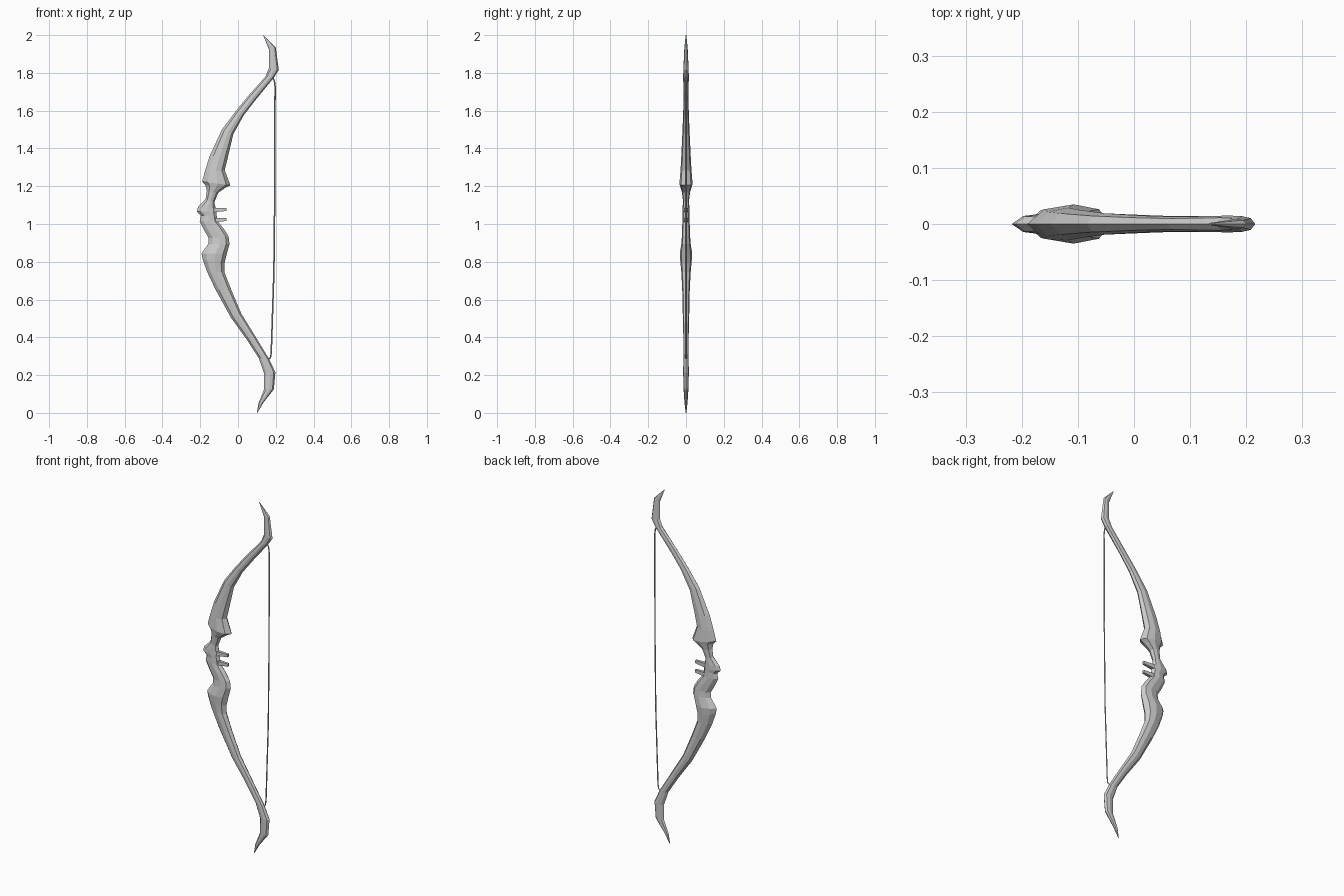
import bpy, bmesh
from mathutils import Vector

def mesh_object(name, bm):
    bmesh.ops.recalc_face_normals(bm, faces=bm.faces)
    me = bpy.data.meshes.new(name)
    bm.to_mesh(me)
    bm.free()
    ob = bpy.data.objects.new(name, me)
    bpy.context.collection.objects.link(ob)
    return ob

# Section across the bow: (position from front edge to string side, share of half thickness)
HALF = [(0, 0), (0.2, 0.75), (0.55, 1), (0.85, 0.75), (1, 0)]
SECTION = HALF + [(t, -y) for t, y in HALF[-2:0:-1]]

def loft(name, stations):
    bm = bmesh.new()
    rings = []
    for xa, za, xb, zb, h in stations:
        rings.append([bm.verts.new((xa + (xb - xa) * t, h * y, za + (zb - za) * t))
                      for t, y in SECTION])
    n = len(SECTION)
    for a, b in zip(rings, rings[1:]):
        for i in range(n):
            bm.faces.new((a[i], a[(i + 1) % n], b[(i + 1) % n], b[i]))
    bm.faces.new(rings[0])
    bm.faces.new(rings[-1])
    return mesh_object(name, bm)

# Upper limb: front edge x, z, string-side edge x, z, half thickness
loft("upper_limb", [
    (0.133, 2.0, 0.138, 1.997, 0.002),
    (0.163, 1.925, 0.200, 1.935, 0.009),
    (0.163, 1.825, 0.216, 1.815, 0.014),
    (0.145, 1.780, 0.190, 1.775, 0.015),
    (0.060, 1.685, 0.092, 1.655, 0.013),
    (-0.010, 1.600, 0.030, 1.575, 0.015),
    (-0.085, 1.500, -0.025, 1.475, 0.019),
    (-0.150, 1.360, -0.052, 1.360, 0.025),
    (-0.175, 1.280, -0.070, 1.285, 0.029),
    (-0.190, 1.225, -0.040, 1.205, 0.035),
    (-0.172, 1.205, -0.065, 1.193, 0.031),
    (-0.165, 1.175, -0.105, 1.165, 0.022),
    (-0.172, 1.130, -0.125, 1.115, 0.016)])

# Shaped handle
loft("grip", [
    (-0.172, 1.130, -0.125, 1.115, 0.016),
    (-0.212, 1.090, -0.118, 1.085, 0.018),
    (-0.218, 1.065, -0.115, 1.065, 0.019),
    (-0.196, 1.045, -0.113, 1.045, 0.018),
    (-0.203, 1.015, -0.108, 1.015, 0.019),
    (-0.178, 0.965, -0.075, 0.975, 0.021),
    (-0.155, 0.925, -0.050, 0.935, 0.022),
    (-0.158, 0.895, -0.045, 0.895, 0.025),
    (-0.193, 0.845, -0.060, 0.840, 0.033)])

# Lower limb
loft("lower_limb", [
    (-0.193, 0.845, -0.060, 0.840, 0.033),
    (-0.188, 0.815, -0.072, 0.790, 0.030),
    (-0.165, 0.750, -0.072, 0.745, 0.025),
    (-0.120, 0.655, -0.035, 0.650, 0.020),
    (-0.038, 0.505, 0.018, 0.525, 0.017),
    (0.045, 0.390, 0.090, 0.408, 0.014),
    (0.110, 0.290, 0.165, 0.285, 0.014),
    (0.138, 0.210, 0.198, 0.215, 0.015),
    (0.138, 0.125, 0.190, 0.125, 0.013),
    (0.108, 0.050, 0.135, 0.055, 0.008),
    (0.100, 0.0, 0.105, 0.003, 0.002)])

# Arrow rest prongs: tapered blocks pointing at the string
for name, z, tip in (("upper_prong", 1.073, -0.062), ("lower_prong", 1.020, -0.060)):
    bm = bmesh.new()
    bmesh.ops.create_cube(bm, size=1)
    for v in bm.verts:
        end = v.co.x > 0
        thick = 0.016 if end else 0.026
        v.co = Vector((tip if end else -0.15, v.co.y * (0.012 if end else 0.024),
                       z + v.co.z * thick + (0.004 if end else 0)))
    mesh_object(name, bm)

# Bowstring
cu = bpy.data.curves.new("bowstring", 'CURVE')
cu.dimensions = '3D'
cu.bevel_depth = 0.004
cu.bevel_resolution = 0
cu.use_fill_caps = True
path = [(0.178, 1.785), (0.192, 1.76), (0.196, 1.73), (0.195, 1.2),
        (0.190, 0.75), (0.176, 0.32), (0.172, 0.292), (0.150, 0.282)]
sp = cu.splines.new('POLY')
sp.points.add(len(path) - 1)
for p, (x, z) in zip(sp.points, path):
    p.co = (x, 0, z, 1)
ob = bpy.data.objects.new("bowstring", cu)
bpy.context.collection.objects.link(ob)
